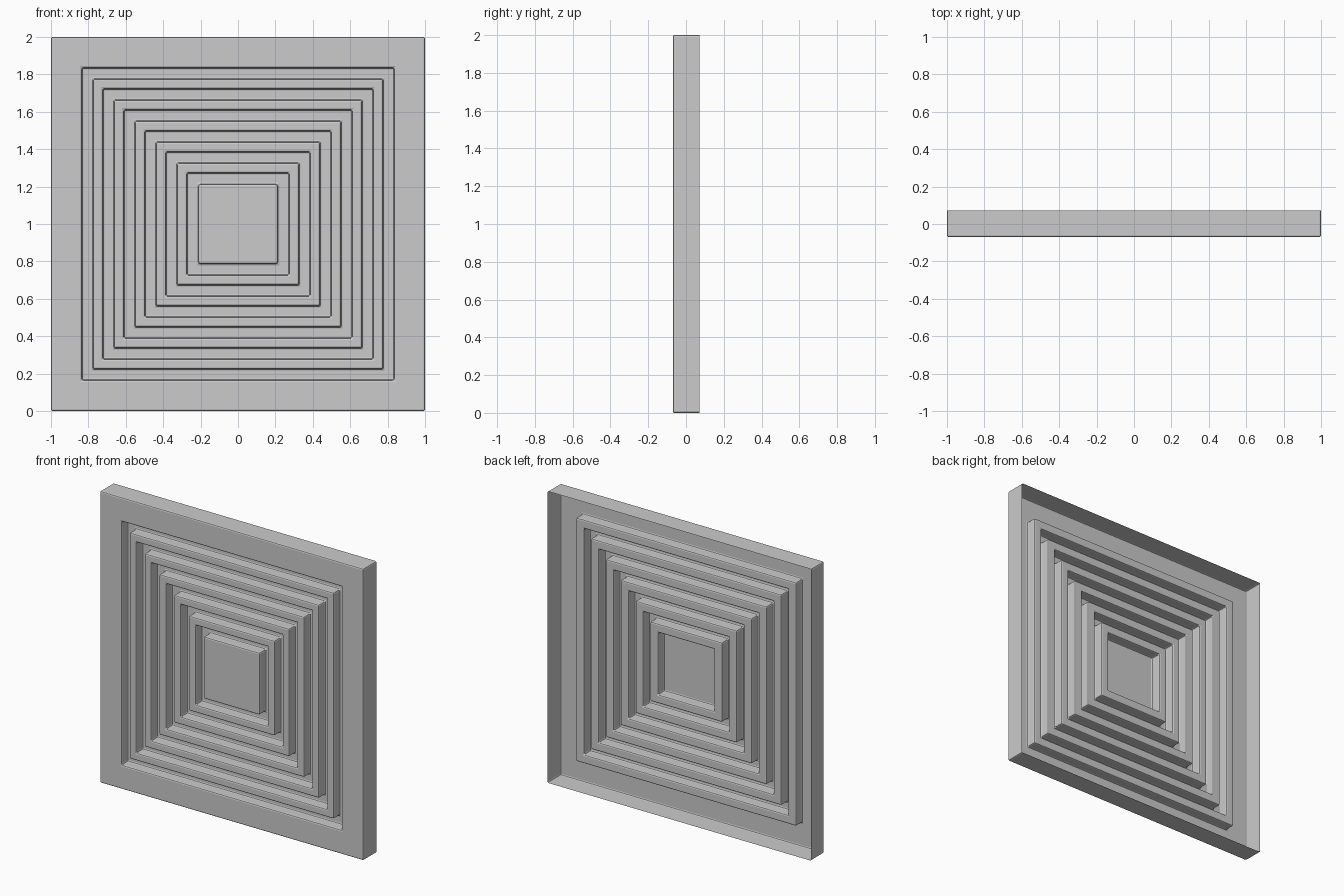
import bpy, bmesh, math

if "Cube" in bpy.data.objects:
    bpy.data.objects.remove(bpy.data.objects["Cube"])

HALF = 1.0          # half width of the panel
FRONT, BACK = -0.07, 0.072
FLOOR = FRONT + 0.07  # depth of the pressed channels
CHANNELS, PITCH, WIDTH, OUTER = 6, 0.1125, 0.06, 0.835

metal = bpy.data.materials.new("grey_metal")
metal.diffuse_color = (0.6, 0.6, 0.6, 1)
metal.use_nodes = True
metal.node_tree.nodes["Principled BSDF"].inputs["Base Color"].default_value = metal.diffuse_color

# Sheet profile from the open back rim to the centre square: (half size, depth)
profile = [(HALF, BACK), (HALF, FRONT)]
for k in range(CHANNELS):
    outer = OUTER - PITCH * k
    inner = outer - WIDTH
    profile += [(outer, FRONT), (outer, FLOOR), (inner, FLOOR), (inner, FRONT)]

# Square loops bridged into one pressed sheet
bm = bmesh.new()
loops = [[bm.verts.new((sx * h, y, 1 + sz * h))
          for sx, sz in ((-1, -1), (1, -1), (1, 1), (-1, 1))] for h, y in profile]
for a, b in zip(loops, loops[1:]):
    for i in range(4):
        j = (i + 1) % 4
        bm.faces.new((a[i], a[j], b[j], b[i]))
bm.faces.new(loops[-1])
bmesh.ops.recalc_face_normals(bm, faces=bm.faces)
bm.faces.ensure_lookup_table()
if bm.faces[-1].normal.y > 0:
    bmesh.ops.reverse_faces(bm, faces=bm.faces)

mesh = bpy.data.meshes.new("louvre_panel")
bm.to_mesh(mesh)
bm.free()
mesh.materials.append(metal)
panel = bpy.data.objects.new("louvre_panel", mesh)
bpy.context.collection.objects.link(panel)

# Small rounded folds
bevel = panel.modifiers.new("rounded_folds", 'BEVEL')
bevel.width = 0.009
bevel.segments = 2
bevel.limit_method = 'ANGLE'
bevel.angle_limit = math.radians(30)
